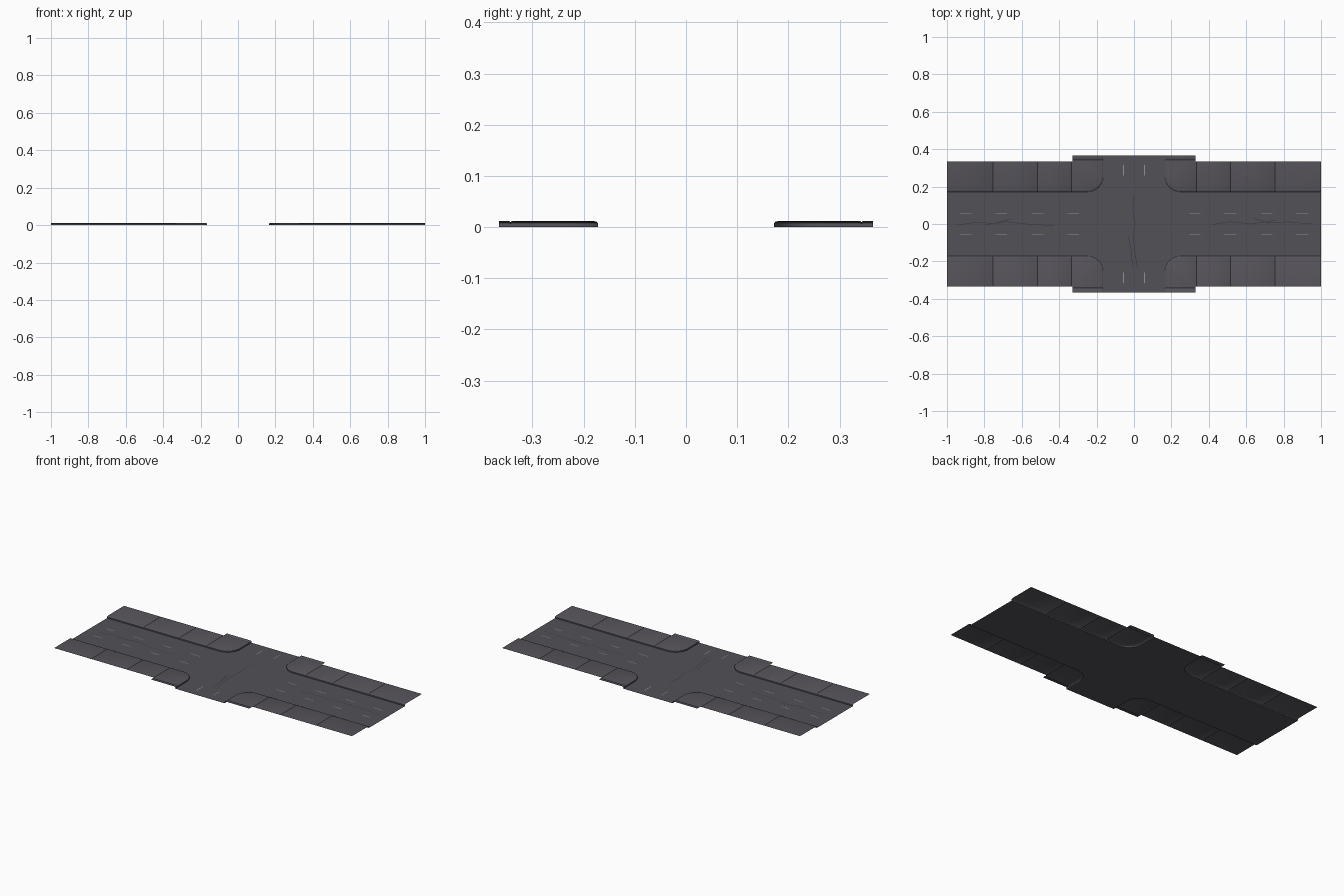
import bpy, bmesh, math
from mathutils import Vector

if "Cube" in bpy.data.objects:
    bpy.data.objects.remove(bpy.data.objects["Cube"])

X0, Y0, R, H = 0.165, 0.172, 0.085, 0.012   # road half widths, corner radius, kerb height
XO, YO, YE = 0.33, 0.335, 0.365             # pavement outer limits


def material(name, rgb):
    m = bpy.data.materials.new(name)
    m.diffuse_color = (*rgb, 1)
    m.use_nodes = True
    m.node_tree.nodes["Principled BSDF"].inputs["Base Color"].default_value = m.diffuse_color
    return m


ASPHALT = material("asphalt", (0.085, 0.082, 0.095))
PAVING = material("paving", (0.095, 0.09, 0.105))
PAINT = material("paint", (0.3, 0.3, 0.31))
DARK = material("crack_dark", (0.04, 0.038, 0.05))


def make(name, bm, mat, mirror=False, smooth=False):
    bmesh.ops.remove_doubles(bm, verts=bm.verts, dist=1e-5)
    bm.normal_update()
    for f in bm.faces:
        f.smooth = smooth
    me = bpy.data.meshes.new(name)
    bm.to_mesh(me)
    bm.free()
    ob = bpy.data.objects.new(name, me)
    bpy.context.collection.objects.link(ob)
    me.materials.append(mat)
    if mirror:
        mod = ob.modifiers.new("mirror", 'MIRROR')
        mod.use_axis = (True, True, False)
    if smooth:
        bpy.context.view_layer.objects.active = ob
        ob.select_set(True)
        bpy.ops.object.shade_smooth_by_angle(angle=math.radians(35))
        ob.select_set(False)
    return ob


def add_face(bm, pts):
    pts = [p for i, p in enumerate(pts) if (p - pts[i - 1]).length > 1e-6]
    if len(pts) > 2:
        bm.faces.new([bm.verts.new(p) for p in pts])


def rect(bm, x0, x1, y0, y1, z=0.0):
    add_face(bm, [Vector(p) for p in ((x0, y0, z), (x1, y0, z), (x1, y1, z), (x0, y1, z))])


# rounded kerb corner, from the long road round to the side road
arc = []
for i in range(13):
    a = math.radians(-90 - 90 * i / 12)
    n = Vector((math.cos(a), math.sin(a), 0))
    arc.append((Vector((X0 + R, Y0 + R, 0)) + n * R, -n))

# road sheet (one quarter, mirrored)
bm = bmesh.new()
rect(bm, 0, X0, 0, Y0)
rect(bm, X0, 1, 0, Y0)
rect(bm, 0, X0, Y0, YE)
for (p, _), (q, _) in zip(arc, arc[1:]):
    add_face(bm, [Vector((X0, Y0, 0)), p, q][::-1])
bmesh.ops.recalc_face_normals(bm, faces=bm.faces)
for f in bm.faces:
    if f.normal.z < 0:
        f.normal_flip()
make("road", bm, ASPHALT, mirror=True)

# pavement: kerb profile swept past each slab joint and round the corner
stations = []   # (kerb point, inward direction, outer point, height)
UP, SIDE = Vector((0, 1, 0)), Vector((1, 0, 0))


def along_x(x, h=H):
    stations.append((Vector((x, Y0, 0)), UP, Vector((x, YO, 0)), h))


def along_y(y, h=H):
    stations.append((Vector((X0, y, 0)), SIDE, Vector((XO, y, 0)), h))


along_x(1)
for joint in (0.755, 0.515, XO + 0.003):
    along_x(joint + 0.003)
    along_x(joint, H - 0.002)
    along_x(joint - 0.003)
for p, n in arc:
    stations.append((p, n, Vector((XO, YO, 0)), H))
along_y(YO)
along_y(YO + 0.005)
along_y(YO + 0.008, H - 0.002)
along_y(YO + 0.011)
along_y(YE)

profile = [(0, 0), (0, 0.65), (0.003, 0.86), (0.009, 1.0)]
rows = []
for p, n, outer, h in stations:
    row = [p + n * d + Vector((0, 0, h * k)) for d, k in profile]
    rows.append(row + [outer + Vector((0, 0, h))])
bm = bmesh.new()
for a, b in zip(rows, rows[1:]):
    for j in range(len(profile)):
        add_face(bm, [a[j], a[j + 1], b[j + 1], b[j]])
bmesh.ops.remove_doubles(bm, verts=bm.verts, dist=1e-5)
bm.normal_update()
if sum(f.normal.z * f.calc_area() for f in bm.faces) < 0:
    bmesh.ops.reverse_faces(bm, faces=bm.faces)
make("pavement", bm, PAVING, mirror=True, smooth=True)

# lane dashes
bm = bmesh.new()
for x in (0.325, 0.515, 0.71, 0.90):
    rect(bm, x - 0.03, x + 0.03, 0.055, 0.059, 0.0004)
rect(bm, 0.054, 0.058, 0.258, 0.315, 0.0004)
make("lane_dashes", bm, PAINT, mirror=True)

# hairline cracks in the asphalt
cracks = [
    [(0, 0.15), (-0.006, 0.08), (0.003, 0), (-0.004, -0.07), (0.004, -0.15), (0.02, -0.24)],
    [(-0.03, -0.07), (-0.015, -0.14), (-0.008, -0.23)],
    [(-0.94, -0.005), (-0.84, 0.01), (-0.75, 0.002), (-0.65, 0.03)],
    [(-0.80, -0.005), (-0.68, 0.012), (-0.56, -0.002), (-0.43, -0.008)],
    [(0.42, -0.002), (0.52, 0.012), (0.62, 0), (0.76, 0.02)],
    [(0.64, 0.03), (0.72, 0.005), (0.82, 0.012), (0.95, 0)],
]
bm = bmesh.new()
for line in cracks:
    for a, b in zip(line, line[1:]):
        a, b = Vector((*a, 0.0003)), Vector((*b, 0.0003))
        d = (b - a).normalized()
        w = Vector((-d.y, d.x, 0)) * 0.0015
        add_face(bm, [a - w, b - w, b + w, a + w])
make("cracks", bm, DARK)
